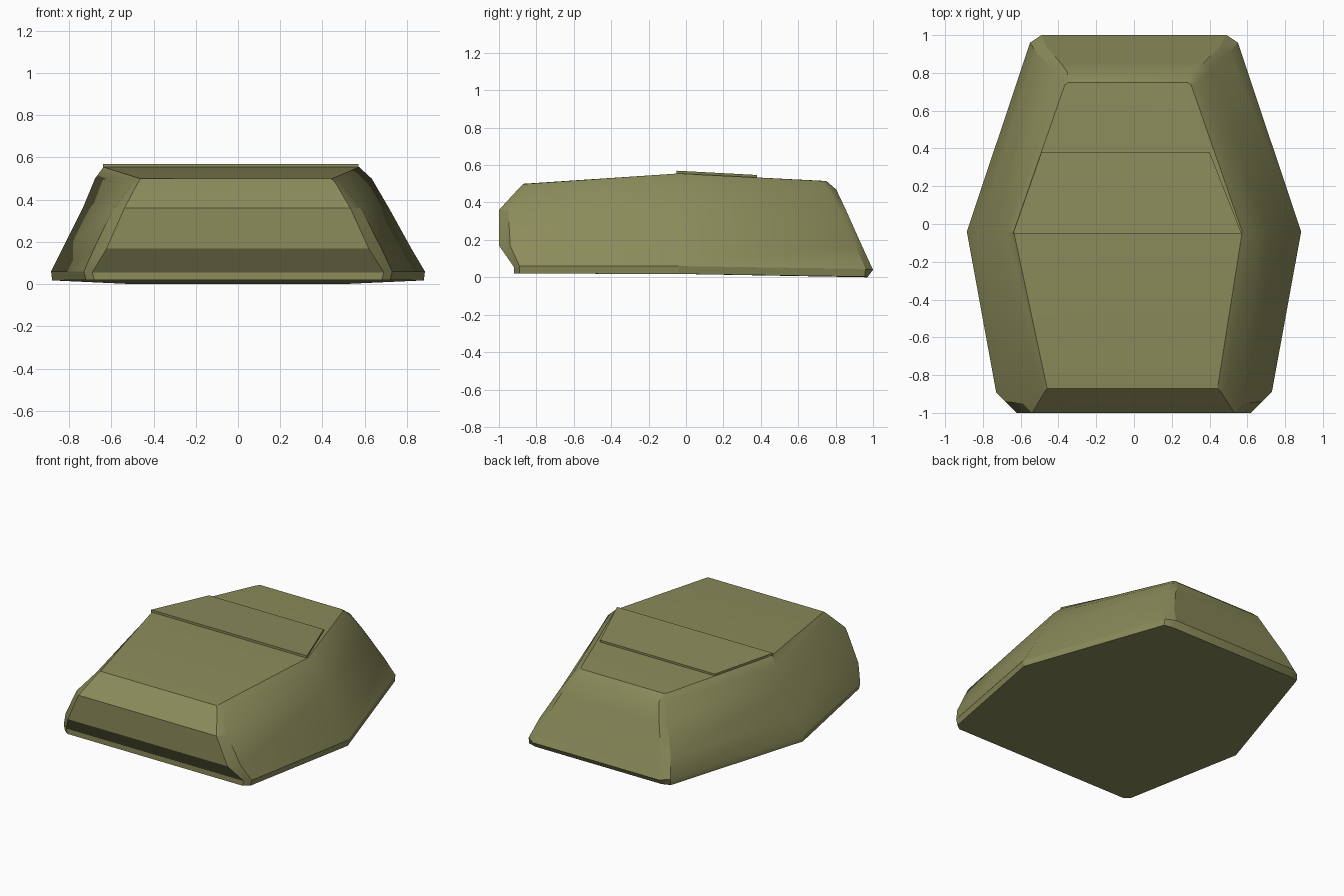
import bpy, bmesh

if "Cube" in bpy.data.objects:
    bpy.data.objects.remove(bpy.data.objects["Cube"])

olive = bpy.data.materials.new("olive_green")
olive.diffuse_color = (0.26, 0.26, 0.105, 1)
olive.use_nodes = True
olive.node_tree.nodes["Principled BSDF"].inputs["Base Color"].default_value = olive.diffuse_color


def make_object(name, bm, smooth):
    bmesh.ops.recalc_face_normals(bm, faces=bm.faces[:])
    me = bpy.data.meshes.new(name)
    bm.to_mesh(me)
    bm.free()
    me.materials.append(olive)
    ob = bpy.data.objects.new(name, me)
    bpy.context.collection.objects.link(ob)
    bpy.context.view_layer.objects.active = ob
    ob.select_set(True)
    if smooth:
        bpy.ops.object.shade_smooth_by_angle(angle=0.5)
    ob.select_set(False)
    return ob


# Armoured shell: stacked outlines, right half only
# points run: front edge, front corner, widest point, rear corner, rear edge
rings = [
    [(.68, -.92, .02), (.72, -.89, .02), (.88, -.04, .018), (.55, .955, .003), (.49, .97, 0)],
    [(.69, -.92, .055), (.73, -.89, .06), (.885, -.04, .06), (.55, .96, .045), (.49, 1, .04)],
    [(.62, -1, .17), (.68, -.94, .17), (.825, -.04, .17), (.51, .905, .17), (.46, .94, .17)],
    [(.535, -1, .36), (.585, -.95, .36), (.725, -.04, .36), (.42, .82, .36), (.38, .855, .36)],
    [(.465, -.885, .485), (.50, -.85, .47), (.655, -.04, .50), (.37, .76, .47), (.33, .803, .47)],
    [(.45, -.87, .50), (.455, -.85, .50), (.605, -.04, .555), (.335, .735, .515), (.315, .75, .515)],
]
shift = [0, 0, -.005, -.01, -.022, -.032]   # the roof sits slightly off centre
weight = [.3, .3, 1, 1, 1]

bm = bmesh.new()
loops = []
for ring, dx in zip(rings, shift):
    right = [bm.verts.new((x + dx * w, y, z)) for (x, y, z), w in zip(ring, weight)]
    left = [bm.verts.new((-x + dx * w, y, z)) for (x, y, z), w in zip(ring, weight)]
    loops.append(right + left[::-1])
for a, b in zip(loops, loops[1:]):
    n = len(a)
    for i in range(n):
        j = (i + 1) % n
        bm.faces.new((a[i], a[j], b[j], b[i]))
# floor and roof, each split across the widest line
for lp in (loops[0], loops[-1]):
    bm.faces.new((lp[0], lp[1], lp[2], lp[7], lp[8], lp[9]))
    bm.faces.new((lp[2], lp[3], lp[4], lp[5], lp[6], lp[7]))
make_object("armour_shell", bm, True)

# Raised roof plate behind the widest line
outline = [(-.64, -.05, .57), (.57, -.05, .57), (.40, .38, .547), (-.49, .38, .547)]
bm = bmesh.new()
top = [bm.verts.new(p) for p in outline]
low = [bm.verts.new((x, y, z - .018)) for x, y, z in outline]
bm.faces.new(top)
bm.faces.new(low[::-1])
for i in range(4):
    j = (i + 1) % 4
    bm.faces.new((top[i], low[i], low[j], top[j]))
make_object("roof_plate", bm, False)
